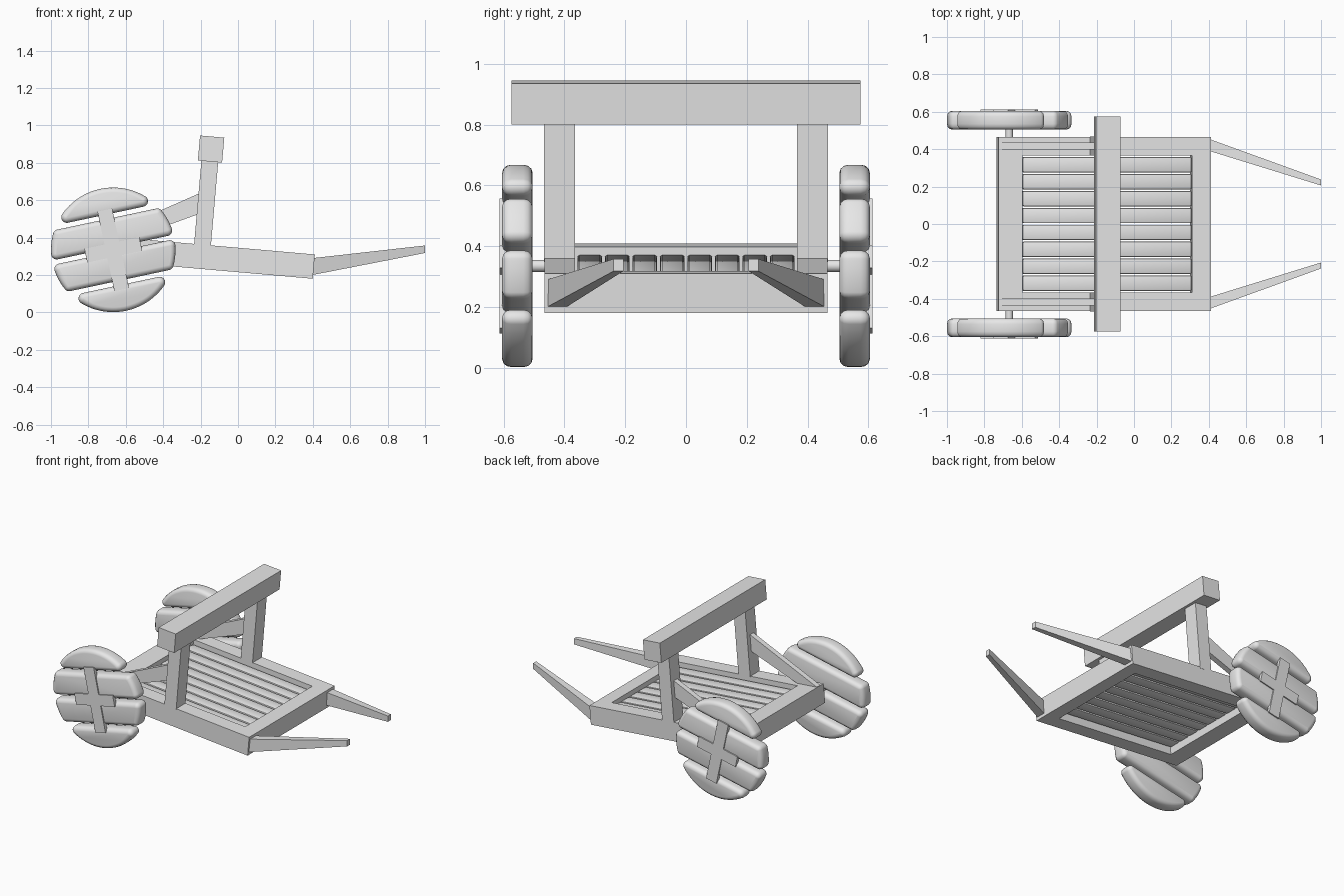
import bpy, bmesh, math
from mathutils import Matrix, Vector

if "Cube" in bpy.data.objects:
    bpy.data.objects.remove(bpy.data.objects["Cube"])

grey = bpy.data.materials.new("plain_grey")
grey.use_nodes = True
grey.diffuse_color = (0.8, 0.8, 0.8, 1)
grey.node_tree.nodes["Principled BSDF"].inputs["Base Color"].default_value = (0.8, 0.8, 0.8, 1)

# Tilted frame of the cart bed
BED = Matrix.Translation((-0.1625, 0, 0.295)) @ Matrix.Rotation(math.radians(5), 4, 'Y')
WHEEL_X, WHEEL_Z, WHEEL_Y = -0.667, 0.335, 0.555
TILT = math.radians(12)
SIDES = (("left", 1), ("right", -1))


def finish(name, bm, matrix=None, smooth=False):
    if matrix is not None:
        bm.transform(matrix)
    bmesh.ops.recalc_face_normals(bm, faces=bm.faces)
    mesh = bpy.data.meshes.new(name)
    bm.to_mesh(mesh)
    bm.free()
    mesh.materials.append(grey)
    obj = bpy.data.objects.new(name, mesh)
    bpy.context.collection.objects.link(obj)
    if smooth:
        bpy.ops.object.select_all(action='DESELECT')
        obj.select_set(True)
        bpy.context.view_layer.objects.active = obj
        bpy.ops.object.shade_smooth_by_angle(angle=math.radians(35))
    return obj


def box(name, centre, size, matrix=None, bevel=0):
    bm = bmesh.new()
    bmesh.ops.create_cube(bm, size=1)
    bmesh.ops.scale(bm, vec=size, verts=bm.verts)
    bmesh.ops.translate(bm, vec=centre, verts=bm.verts)
    if bevel:
        bmesh.ops.bevel(bm, geom=bm.edges[:], offset=bevel, segments=2,
                        profile=0.5, affect='EDGES')
    return finish(name, bm, matrix, bool(bevel))


def loft(name, rings, smooth=False):
    """Skin a stack of equal rings and cap both ends."""
    bm = bmesh.new()
    loops = [[bm.verts.new(p) for p in ring] for ring in rings]
    n = len(loops[0])
    for a, b in zip(loops, loops[1:]):
        for i in range(n):
            j = (i + 1) % n
            bm.faces.new((a[i], a[j], b[j], b[i]))
    bm.faces.new(loops[0])
    bm.faces.new(loops[-1])
    return finish(name, bm, None, smooth)


def prism(name, profile, y0, y1):
    return loft(name, [[(x, y, z) for x, z in profile] for y in (y0, y1)])


def on_wheel(u, v):
    c, s = math.cos(TILT), math.sin(TILT)
    return WHEEL_X + u * c - v * s, WHEEL_Z + u * s + v * c


def wheel_plank(name, low, high, y_mid, radius=0.333, half=0.05, edge=0.03):
    """Strip of a disc with rounded corners and edges."""
    core_r = radius - edge
    a0 = math.asin((low + edge) / core_r)
    a1 = math.asin((high - edge) / core_r)
    core = []
    for i in range(33):
        a = a0 + (a1 - a0) * i / 32
        core += [Vector((s * core_r * math.cos(a), core_r * math.sin(a))) for s in (1, -1)]
    outline = []
    for i in range(96):
        a = 2 * math.pi * (i + 0.5) / 96
        d = Vector((math.cos(a), math.sin(a)))
        outline.append((max(core, key=d.dot), d))
    steps = [math.radians(t) for t in (-90, -60, -30, 0, 0, 30, 60, 90)]
    rings = []
    for i, t in enumerate(steps):
        grow = 0.004 + (edge - 0.004) * math.cos(t)
        y = y_mid + (-1 if i < 4 else 1) * (half - edge) + edge * math.sin(t)
        ring = []
        for p, d in outline:
            x, z = on_wheel(*(p + d * grow))
            ring.append((x, y, z))
        rings.append(ring)
    loft(name, rings, True)


# Bed frame
box("front_rail", (0.52, 0, 0), (0.1, 0.74, 0.13), BED)
box("back_rail", (-0.505, 0, 0), (0.13, 0.74, 0.13), BED)
for side, s in SIDES:
    box(side + "_rail", (0, s * 0.416, 0), (1.14, 0.1, 0.13), BED)

# Floor slats
for i in range(8):
    box(f"floor_slat_{i + 1}", (0.016, (i - 3.5) * 0.0905, 0.008), (0.906, 0.082, 0.06), BED, 0.008)

# Upright posts and crossbar
for side, s in SIDES:
    box(side + "_post", (-0.033, s * 0.416, 0.29), (0.09, 0.102, 0.47), BED)
box("crossbar", (-0.032, 0, 0.578), (0.13, 1.15, 0.134), BED)

# Braces from posts to the back of the bed
brace = [(-0.2, 0.64), (-0.2, 0.53), (-0.6, 0.385), (-0.72, 0.39), (-0.72, 0.41)]
for side, s in SIDES:
    prism(side + "_brace", brace, s * 0.397, s * 0.435)

# Tapered handles
for side, s in SIDES:
    ends = ((0.395, 0.425, 0.245, 0.032, 0.045), (1.0, 0.222, 0.338, 0.016, 0.02))
    loft(side + "_handle", [[(x, s * (y + a * w), z + b * h)
                             for a, b in ((-1, -1), (1, -1), (1, 1), (-1, 1))]
                            for x, y, z, w, h in ends])

# Axle
bm = bmesh.new()
bmesh.ops.create_cone(bm, cap_ends=True, segments=16, radius1=0.02, radius2=0.02, depth=1.12)
finish("axle", bm, Matrix.Translation((WHEEL_X, 0, WHEEL_Z)) @ Matrix.Rotation(math.pi / 2, 4, 'X'), True)

# Plank wheels with an outer cross plate
a, b, long, short = 0.04, 0.038, 0.218, 0.15
quarter = [(short, b), (a, b), (a, long)]
cross = quarter + [(-u, v) for u, v in reversed(quarter)]
cross += [(-u, -v) for u, v in cross]
for side, s in SIDES:
    for i, (low, high) in enumerate(((-0.333, -0.192), (-0.168, -0.012),
                                     (0.012, 0.168), (0.192, 0.333))):
        wheel_plank(f"{side}_wheel_plank_{i + 1}", low, high, s * WHEEL_Y)
    prism(side + "_wheel_cross", [on_wheel(u, v) for u, v in cross], s * 0.59, s * 0.613)
